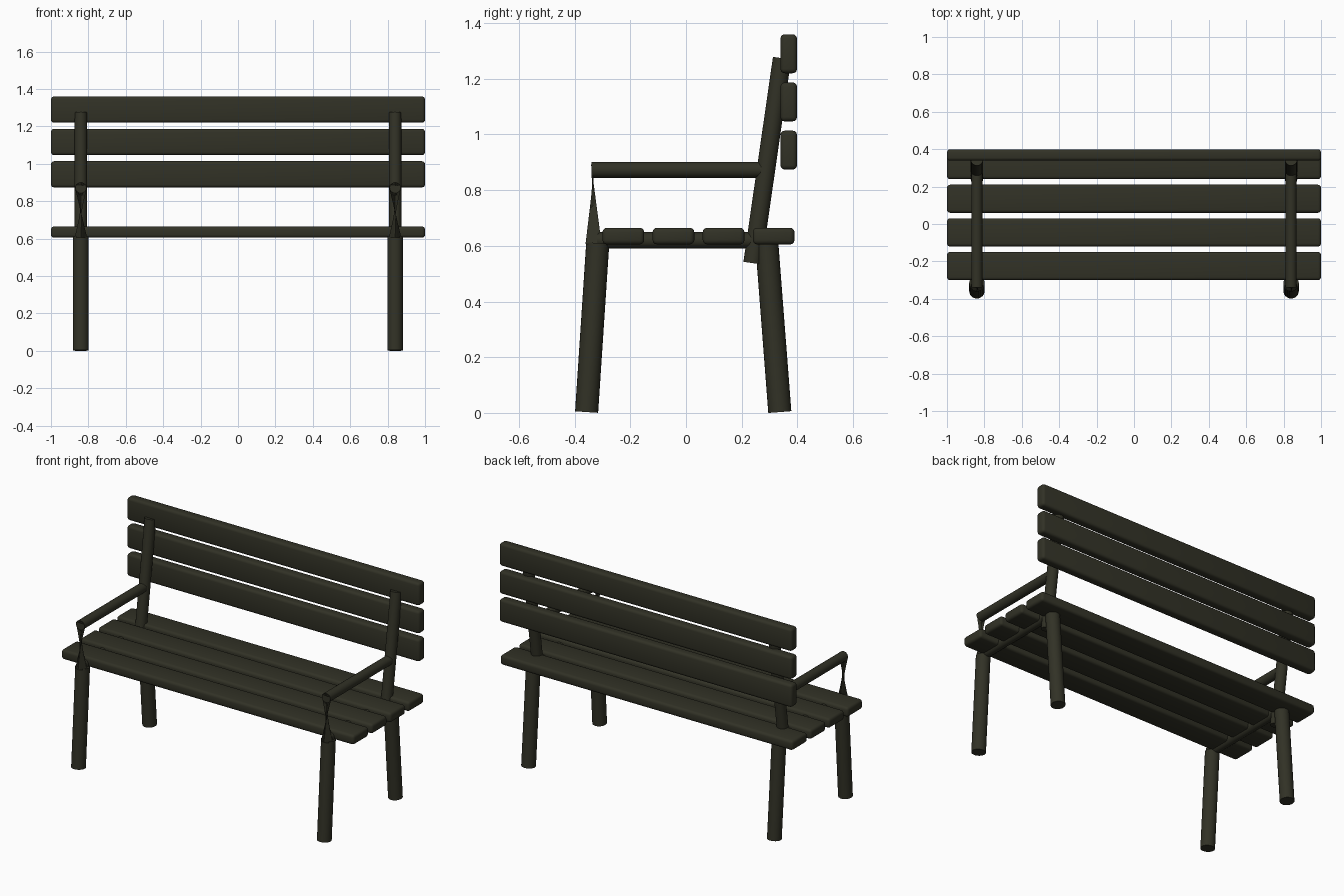
import bpy, bmesh, math
from mathutils import Vector

cube = bpy.data.objects.get("Cube")
if cube:
    bpy.data.objects.remove(cube, do_unlink=True)

mat = bpy.data.materials.new("dark olive paint")
mat.use_nodes = True
colour = (0.031, 0.031, 0.019, 1)
mat.diffuse_color = colour
mat.node_tree.nodes["Principled BSDF"].inputs["Base Color"].default_value = colour

SIDES = 24
FRAME_X = 0.84


def finish(bm, name):
    """Turn a bmesh into a named, painted, smooth-shaded object."""
    bmesh.ops.recalc_face_normals(bm, faces=bm.faces)
    mesh = bpy.data.meshes.new(name)
    bm.to_mesh(mesh)
    bm.free()
    mesh.materials.append(mat)
    obj = bpy.data.objects.new(name, mesh)
    bpy.context.collection.objects.link(obj)
    bpy.ops.object.select_all(action="DESELECT")
    obj.select_set(True)
    bpy.context.view_layer.objects.active = obj
    bpy.ops.object.shade_smooth_by_angle(angle=math.radians(35))
    return obj


def slat(name, y, z, depth, height):
    """Full-width plank with rounded edges."""
    bm = bmesh.new()
    bmesh.ops.create_cube(bm, size=1)
    for v in bm.verts:
        v.co = Vector((v.co.x * 2, y + v.co.y * depth, z + v.co.z * height))
    bmesh.ops.bevel(bm, geom=bm.edges[:], offset=0.016, segments=3,
                    profile=0.5, affect="EDGES")
    finish(bm, name)


def rod(name, x, start, end, radius):
    """Straight round bar between two (y, z) points."""
    a, b = Vector((x, *start)), Vector((x, *end))
    bm = bmesh.new()
    bmesh.ops.create_cone(bm, cap_ends=True, segments=SIDES,
                          radius1=radius, radius2=radius, depth=(b - a).length)
    turn = (b - a).to_track_quat("Z", "Y")
    for v in bm.verts:
        v.co = turn @ v.co + (a + b) / 2
    finish(bm, name)


def twisted_post(name, x):
    """Arm support: level lower ring joined to an upright ring by a half twist."""
    bm = bmesh.new()
    lower, upper = [], []
    for i in range(SIDES):
        a = math.tau * i / SIDES
        c, s = math.cos(a), math.sin(a)
        lower.append(bm.verts.new((x + 0.033 * c, -0.332 + 0.029 * s, 0.606)))
        upper.append(bm.verts.new((x - 0.031 * c, -0.337 - 0.005 * s, 0.873 + 0.028 * s)))
    for i in range(SIDES):
        j = (i + 1) % SIDES
        bm.faces.new((lower[i], lower[j], upper[j], upper[i]))
    finish(bm, name)


# Seat and backrest planks
for i in range(4):
    slat(f"seat_slat_{i + 1}", -0.225 + 0.18 * i, 0.635, 0.15, 0.06)
for i in range(3):
    slat(f"back_slat_{i + 1}", 0.369, 0.944 + 0.173 * i, 0.06, 0.14)

# Mirrored side frames
for side, x in (("left", FRAME_X), ("right", -FRAME_X)):
    rod(f"{side}_front_leg", x, (-0.357, 0.003), (-0.317, 0.61), 0.0415)
    rod(f"{side}_back_leg", x, (0.337, 0.003), (0.289, 0.625), 0.0415)
    rod(f"{side}_seat_rail", x, (-0.32, 0.62), (0.28, 0.62), 0.029)
    rod(f"{side}_back_post", x, (0.239, 0.538), (0.345, 1.274), 0.033)
    rod(f"{side}_armrest", x, (-0.34, 0.873), (0.285, 0.873), 0.029)
    twisted_post(f"{side}_arm_support", x)
